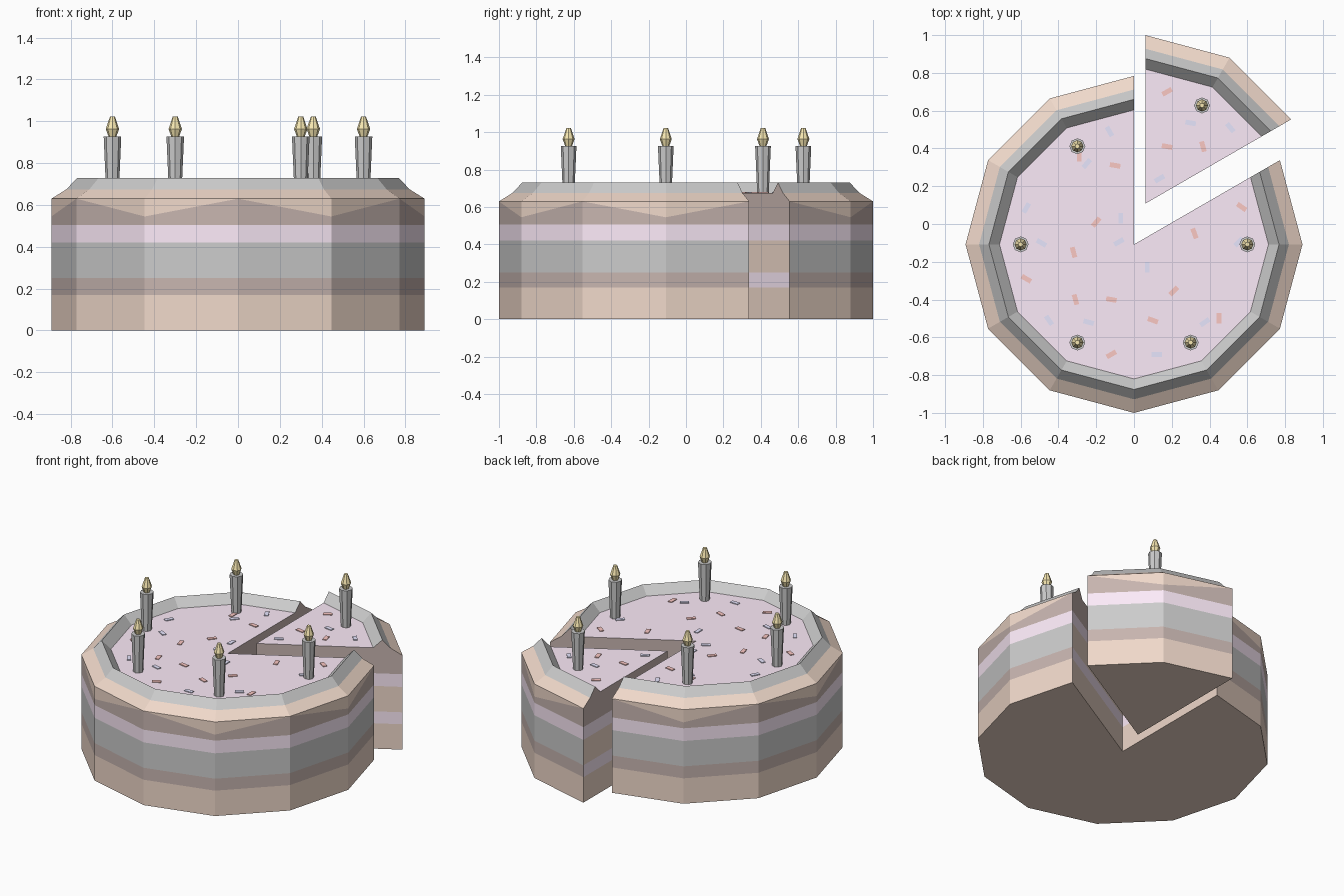
import bpy, bmesh
from math import sin, cos, radians, tau

if "Cube" in bpy.data.objects:
    bpy.data.objects.remove(bpy.data.objects["Cube"])

R = 0.892
MAIN, SLICE = (0, -0.108), (0.06, 0.108)   # tip positions of cake and slice
TOP = 0.675


def mat(name, rgb):
    m = bpy.data.materials.new(name)
    m.diffuse_color = (*rgb, 1)
    m.use_nodes = True
    m.node_tree.nodes["Principled BSDF"].inputs["Base Color"].default_value = m.diffuse_color
    return m


tan = mat("sponge", (0.87, 0.69, 0.59))
brown = mat("chocolate", (0.57, 0.46, 0.43))
pink = mat("pink_icing", (0.98, 0.83, 0.95))
gold = mat("flame", (0.95, 0.82, 0.45))
red = mat("red_sprinkle", (0.97, 0.58, 0.55))
blue = mat("blue_sprinkle", (0.80, 0.79, 0.99))
cream = mat("cream", (0.8, 0.8, 0.8))


def finish(name, bm, mats):
    bmesh.ops.remove_doubles(bm, verts=bm.verts, dist=1e-5)
    bmesh.ops.recalc_face_normals(bm, faces=bm.faces)
    me = bpy.data.meshes.new(name)
    bm.to_mesh(me)
    bm.free()
    for m in mats:
        me.materials.append(m)
    ob = bpy.data.objects.new(name, me)
    bpy.context.collection.objects.link(ob)
    return ob


def cake_part(name, centre, start, steps):
    """Layered wedge of a 12-sided cake, with drips, raised rim and cut faces."""
    bm = bmesh.new()
    outer_mats = [0, 1, 3, 2, 1, 0, 0, 3, 3]
    cut_mats = [0, 2, 0, 2]
    cols = []
    for i in range(steps + 1):
        a = radians(start + 30 * i)
        drip = 0.545 if i % 2 else 0.63
        prof = [(R, 0), (R, 0.17), (R, 0.25), (R, 0.42), (R, 0.505), (R, drip),
                (R, 0.63), (0.82, TOP), (0.768, 0.73), (0.712, TOP)]
        cols.append([bm.verts.new((centre[0] + r * cos(a), centre[1] + r * sin(a), z))
                     for r, z in prof])
    axis = [bm.verts.new((*centre, z)) for z in (0, 0.17, 0.25, 0.42, 0.505, TOP)]

    def face(vs, m):
        bm.faces.new(vs).material_index = m

    for a, b in zip(cols, cols[1:]):
        for k, m in enumerate(outer_mats):
            face([a[k], b[k], b[k + 1], a[k + 1]], m)
    for c in (cols[0], cols[-1]):
        for k, m in enumerate(cut_mats):
            face([axis[k], c[k], c[k + 1], axis[k + 1]], m)
        face([axis[4]] + c[4:] + [axis[5]], 1)
    face([c[-1] for c in cols] + [axis[5]], 2)
    face([c[0] for c in cols] + [axis[0]], 0)
    return finish(name, bm, [tan, brown, pink, cream])


def lathe(name, x, y, prof, mats, n=8):
    bm = bmesh.new()
    rings = [[bm.verts.new((x + r * cos(tau * i / n), y + r * sin(tau * i / n), z))
              for i in range(n)] for r, z in prof]
    for a, b in zip(rings, rings[1:]):
        for i in range(n):
            j = (i + 1) % n
            bm.faces.new([a[i], a[j], b[j], b[i]])
    bm.faces.new(rings[0])
    bm.faces.new(rings[-1])
    return finish(name, bm, mats)


# Cake body and the slice pulled out of it
cake_part("cake", MAIN, 90, 10)
cake_part("cake_slice", SLICE, 30, 2)

# Candles in a ring of six, one of them standing on the slice
for i in range(6):
    cx, cy = SLICE if i == 1 else MAIN
    x, y = cx + 0.6 * cos(tau * i / 6), cy + 0.6 * sin(tau * i / 6)
    lathe(f"candle_{i}", x, y, [(0.031, TOP), (0.042, 0.927)], [])
    lathe(f"candle_flame_{i}", x, y, [(0.018, 0.925), (0.032, 0.963), (0.012, 1.022)], [gold])


# Sprinkles: x, y, turn in degrees
def sprinkles(name, spots, material):
    bm = bmesh.new()
    for x, y, deg in spots:
        c, s = cos(radians(deg)), sin(radians(deg))
        lo, hi = [[bm.verts.new((x + u * c - v * s, y + u * s + v * c, z))
                   for u, v in ((-.028, -.013), (.028, -.013), (.028, .013), (-.028, .013))]
                  for z in (TOP, TOP + 0.005)]
        bm.faces.new(hi)
        for i in range(4):
            j = (i + 1) % 4
            bm.faces.new([lo[i], lo[j], hi[j], hi[i]])
    return finish(name, bm, [material])


sprinkles("red_sprinkles", [
    (-.29, .36, 90), (-.10, .31, -10), (-.20, .01, 50), (-.32, -.15, -75), (-.57, -.29, -30),
    (-.31, -.40, -75), (-.12, -.40, -10), (-.12, -.69, 30), (.21, -.355, 45), (.10, -.51, -20),
    (.45, -.50, 90), (.32, -.05, -70), (.57, .09, -35),
    (.175, .70, 30), (.175, .41, -10), (.365, .41, -75)], red)
sprinkles("blue_sprinkles", [
    (-.13, .49, -60), (-.25, .32, 50), (-.57, .085, 60), (-.07, .03, 90), (-.49, -.10, -30),
    (-.08, -.095, 30), (.07, -.23, 90), (-.45, -.51, -55), (-.24, -.52, -15), (.375, -.52, 35),
    (.12, -.69, 0), (.555, -.095, 45),
    (.30, .535, -10), (.51, .51, -50), (.135, .24, 30)], blue)
